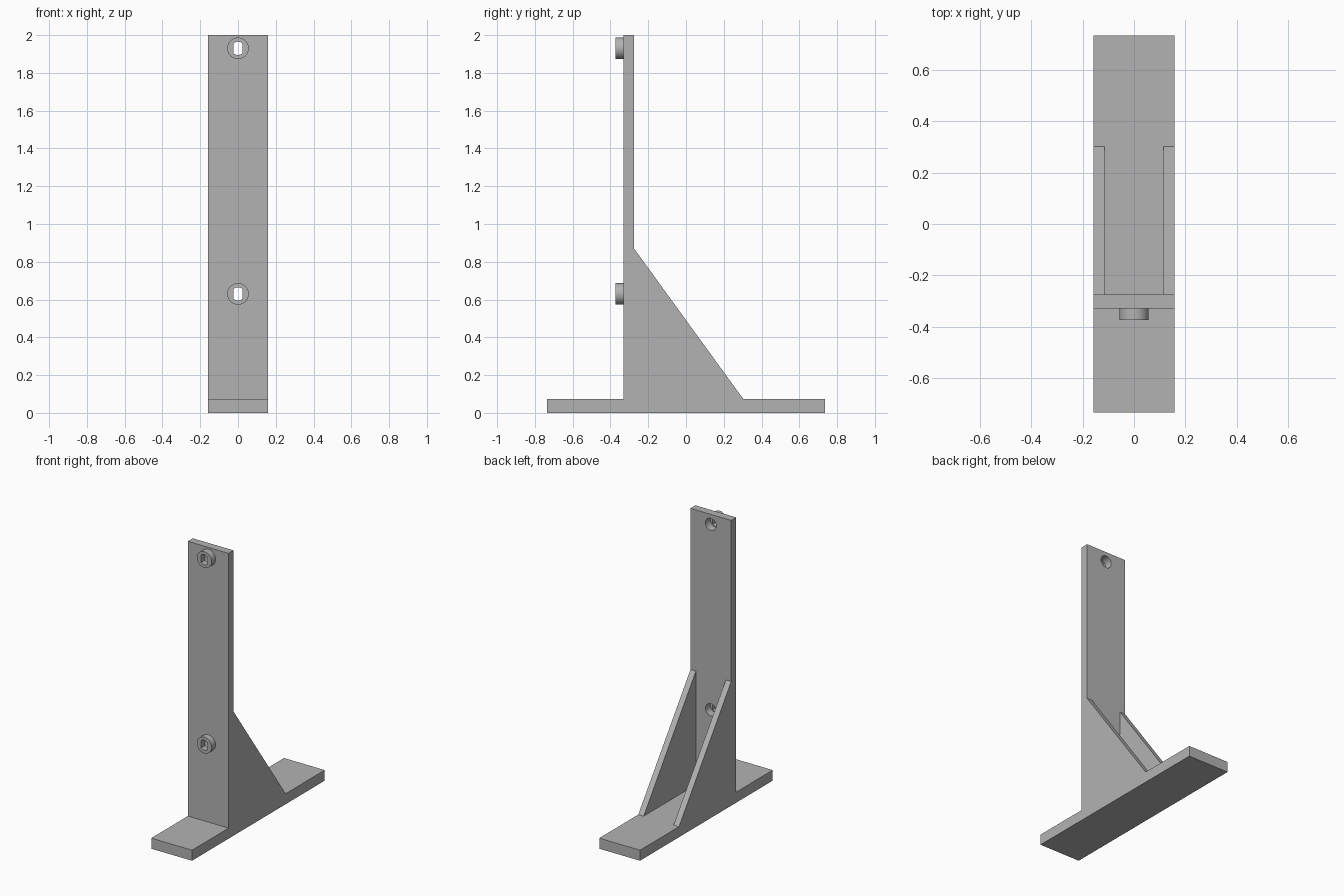
import bpy, bmesh, math
from mathutils import Vector

cube = bpy.data.objects.get("Cube")
if cube:
    bpy.data.objects.remove(cube, do_unlink=True)

GREY = (0.45, 0.45, 0.45, 1.0)
mat = bpy.data.materials.new("plain grey")
mat.use_nodes = True
mat.diffuse_color = GREY
mat.node_tree.nodes["Principled BSDF"].inputs["Base Color"].default_value = GREY

HALF_W = 0.158                      # half width of the whole stand
BASE_TOP = 0.074
POST_FRONT, POST_BACK = -0.33, -0.275
BOSS_FRONT = -0.374


def prism(name, points, extrude):
    """Extrude a planar outline along a vector into a solid."""
    bm = bmesh.new()
    face = bm.faces.new([bm.verts.new(p) for p in points])
    new = bmesh.ops.extrude_face_region(bm, geom=[face])["geom"]
    verts = [g for g in new if isinstance(g, bmesh.types.BMVert)]
    bmesh.ops.translate(bm, verts=verts, vec=Vector(extrude))
    bmesh.ops.recalc_face_normals(bm, faces=bm.faces)
    mesh = bpy.data.meshes.new(name)
    bm.to_mesh(mesh)
    bm.free()
    mesh.materials.append(mat)
    obj = bpy.data.objects.new(name, mesh)
    bpy.context.collection.objects.link(obj)
    return obj


def box(name, y0, y1, z0, z1):
    outline = [(-HALF_W, y0, z0), (-HALF_W, y1, z0), (-HALF_W, y1, z1), (-HALF_W, y0, z1)]
    return prism(name, outline, (2 * HALF_W, 0, 0))


def disc(name, radius, z, y0, y1, flat=1.0, sides=48):
    """Cylinder along y; flat limits its half width to give two flat sides."""
    angles = [2 * math.pi * i / sides for i in range(sides)]
    outline = [(max(-flat, min(flat, radius * math.cos(a))), y0, z + radius * math.sin(a))
               for a in angles]
    return prism(name, outline, (0, y1 - y0, 0))


def activate(obj):
    bpy.ops.object.select_all(action="DESELECT")
    obj.select_set(True)
    bpy.context.view_layer.objects.active = obj


def cut(obj, cutter):
    cutter.hide_render = True
    mod = obj.modifiers.new("hole", "BOOLEAN")
    mod.operation, mod.solver, mod.object = "DIFFERENCE", "EXACT", cutter
    activate(obj)
    bpy.ops.object.modifier_apply(modifier=mod.name)
    bpy.data.objects.remove(cutter, do_unlink=True)


def smooth(obj):
    activate(obj)
    bpy.ops.object.shade_smooth_by_angle(angle=math.radians(30))


# Base plate and upright post
box("base_plate", -0.735, 0.735, 0, BASE_TOP)
post = box("upright_post", POST_FRONT, POST_BACK, BASE_TOP, 2.0)

# Triangular side ribs behind the post
for side, name in ((1, "left_rib"), (-1, "right_rib")):
    x = side * HALF_W
    prism(name, [(x, POST_BACK, BASE_TOP), (x, 0.303, BASE_TOP), (x, POST_BACK, 0.87)],
          (-side * 0.042, 0, 0))

# Front bosses with flat-sided holes, and round recesses through the post
for z, name in ((0.63, "lower_boss"), (1.93, "upper_boss")):
    boss = disc(name, 0.057, z, BOSS_FRONT, POST_FRONT)
    cut(boss, disc("slot_cutter", 0.035, z, BOSS_FRONT - 0.02, POST_FRONT + 0.02, flat=0.024))
    smooth(boss)
    cut(post, disc("recess_cutter", 0.042, z, POST_FRONT - 0.02, POST_BACK + 0.02))
smooth(post)
